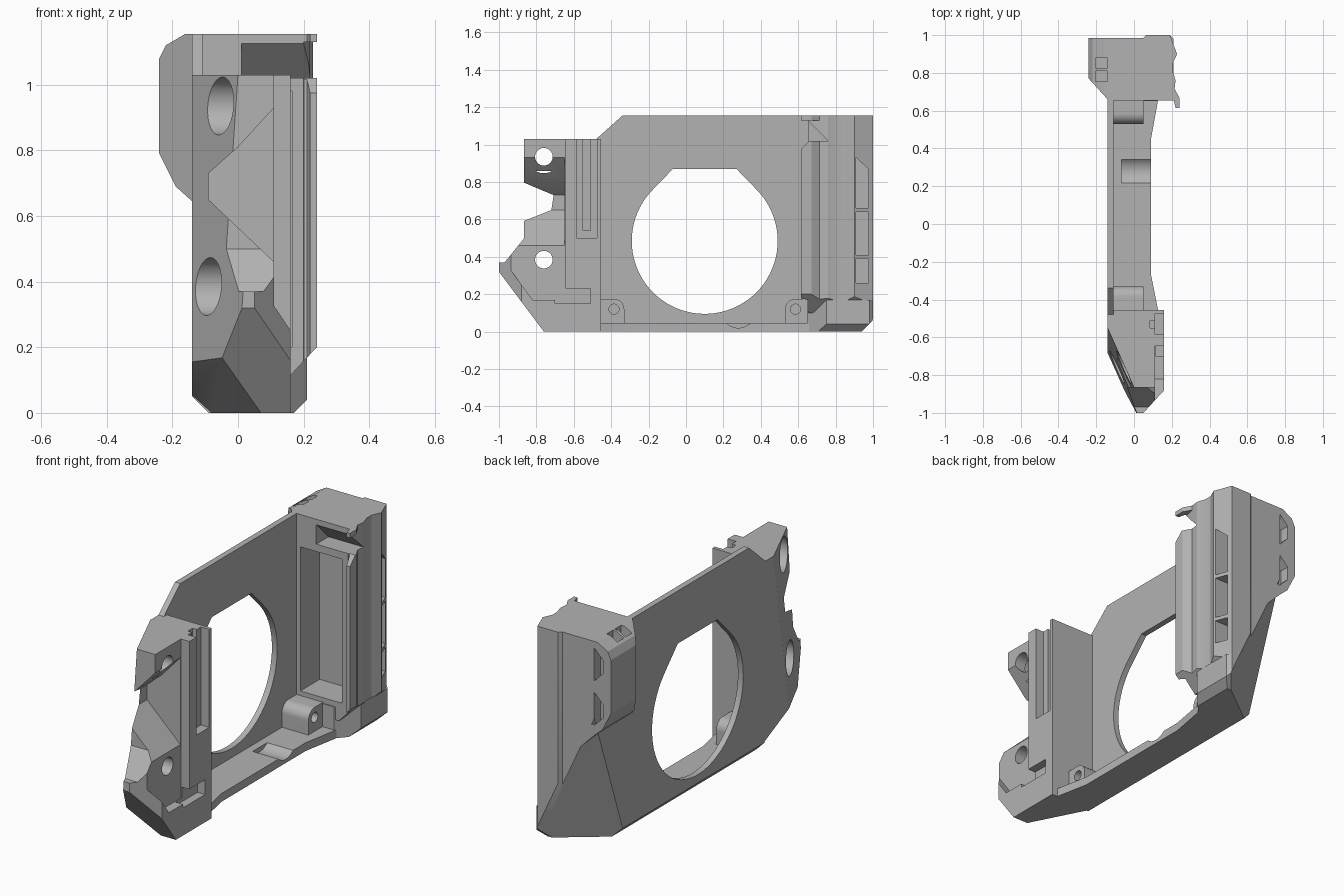
import bpy, bmesh, math
from mathutils import Vector

if "Cube" in bpy.data.objects:
    bpy.data.objects.remove(bpy.data.objects["Cube"], do_unlink=True)

grey = bpy.data.materials.new("plain grey")
grey.use_nodes = True
COLOUR = (0.45, 0.45, 0.45, 1)
grey.diffuse_color = COLOUR
grey.node_tree.nodes["Principled BSDF"].inputs["Base Color"].default_value = COLOUR


def prism(name, axis, pts, lo, hi):
    """Extrude a profile along an axis; the profile uses the other two axes in order."""
    place = {"x": lambda a, b, t: (t, a, b),
             "y": lambda a, b, t: (a, t, b),
             "z": lambda a, b, t: (a, b, t)}[axis]
    bm = bmesh.new()
    rings = [[bm.verts.new(place(a, b, t)) for a, b in pts] for t in (lo, hi)]
    bm.faces.new(rings[0])
    bm.faces.new(rings[1])
    n = len(pts)
    for i in range(n):
        j = (i + 1) % n
        bm.faces.new((rings[0][i], rings[0][j], rings[1][j], rings[1][i]))
    bmesh.ops.recalc_face_normals(bm, faces=bm.faces)
    mesh = bpy.data.meshes.new(name)
    bm.to_mesh(mesh)
    bm.free()
    mesh.materials.append(grey)
    obj = bpy.data.objects.new(name, mesh)
    bpy.context.collection.objects.link(obj)
    return obj


def rect(a, b, c, d):
    return [(a, c), (b, c), (b, d), (a, d)]


def arc(cx, cy, r, start, end, steps):
    return [(cx + r * math.cos(math.radians(start + (end - start) * i / steps)),
             cy + r * math.sin(math.radians(start + (end - start) * i / steps)))
            for i in range(steps + 1)]


def circle(cx, cy, r):
    return arc(cx, cy, r, 0, 352.5, 47)


def box(name, x, y, z):
    return prism(name, "z", rect(*x, *y), *z)


def shave(obj, a, b, c, inside):
    """Trim with the plane through three points, keeping the inside point."""
    a, b, c = Vector(a), Vector(b), Vector(c)
    normal = (b - a).cross(c - a).normalized()
    if normal.dot(Vector(inside) - a) > 0:
        normal.negate()
    bm = bmesh.new()
    bm.from_mesh(obj.data)
    bmesh.ops.bisect_plane(bm, geom=bm.verts[:] + bm.edges[:] + bm.faces[:],
                           plane_co=a, plane_no=normal, clear_outer=True)
    bmesh.ops.holes_fill(bm, edges=[e for e in bm.edges if e.is_boundary], sides=0)
    bmesh.ops.recalc_face_normals(bm, faces=bm.faces)
    bm.to_mesh(obj.data)
    bm.free()


def cut(obj, *cutters):
    for cutter in cutters:
        mod = obj.modifiers.new("cut", "BOOLEAN")
        mod.operation, mod.solver, mod.object = "DIFFERENCE", "EXACT", cutter
        bpy.context.view_layer.update()
        done = obj.evaluated_get(bpy.context.evaluated_depsgraph_get())
        mesh = bpy.data.meshes.new_from_object(done)
        obj.modifiers.clear()
        obj.data = mesh
        bpy.data.objects.remove(cutter, do_unlink=True)


def chamfer_outer_bottom(obj, inside):
    shave(obj, (-.14, 0, .05), (-.09, 0, 0), (-.09, 1, 0), inside)


def trim_rear_corner(obj, inside):
    shave(obj, (.2, 1, .05), (0, 1, .48), (-.12, .75, .03), inside)


parts = []

# Thin side plate with its flat-topped round opening
plate = prism("side_plate", "x", [(-.46, 0), (.94, 0), (.98, .06), (.98, 1.155), (-.34, 1.155),
                                  (-.48, 1.03), (-.48, .1)], -.14, -.108)
chamfer_outer_bottom(plate, (-.11, 0, .6))
trim_rear_corner(plate, (-.11, 0, .6))
cut(plate, prism("opening", "x", [(-.07, .87)] + arc(.1, .485, .39, 135, 405, 60) + [(.27, .87)],
                 -.3, .1))
parts.append(plate)

# Bottom flange with flared ends and a round groove
flange = prism("bottom_flange", "z", [(-.14, -.47), (.13, -.47), (.09, -.27), (.09, .45),
                                      (.13, .67), (-.14, .67)], 0, .045)
chamfer_outer_bottom(flange, (0, 0, .04))
cut(flange, prism("groove", "x", circle(.28, .11, .09), -.065, .2))
parts.append(flange)

# Screw bosses, rounded on the side facing the opening
for name, wall, way in (("front_boss", -.455, 1), ("rear_boss", .655, -1)):
    outline = [(wall, .03), (wall + way * .125, .03)]
    outline += [(wall + way * y, z) for y, z in arc(.07, .12, .055, 0, 90, 10)] + [(wall, .175)]
    boss = prism(name, "x", outline, -.12, .05)
    cut(boss, prism("screw_hole", "x", circle(wall + way * .07, .12, .027), -.06, .1))
    parts.append(boss)

# Front block: one faceted solid
front = box("front_block", (-.14, .16), (-1, -.455), (0, 1.03))
core = (.06, -.55, .6)
chamfer_outer_bottom(front, core)
shave(front, (-.14, -.55, 1.03), (0, -.865, 1.03), (-.14, -.68, .17), core)
shave(front, (0, -1, .32), (.1, -1, .32), (.1, -.76, 0), core)
shave(front, (-.05, -.8875, .17), (.07, -.76, 0), (-.09, -.45, 0), core)
shave(front, (.05, -1, 0), (.16, -.88, 0), (.16, -.88, 1), core)
cut(front,
    prism("brow", "x", [(-1.1, 1.1), (-.865, 1.1), (-.865, .5), (-.97, .37), (-1.1, .37)], -.4, .4),
    prism("step", "x", [(-1.1, 1.2), (-1.1, .55), (-.96, .36), (-.82, .17), (-.645, .17),
                        (-.645, 1.2)], .11, .4),
    prism("vee", "y", [(.3, 1.12), (.11, .93), (0, .81), (-.09, .73), (-.09, .65), (.11, .46),
                       (.3, .28)], -1.2, -.65),
    box("upright_slot", (.11, .3), (-.585, -.475), (.5, 1.2)),
    box("slot_floor", (.085, .3), (-.55, -.51), (.54, 1.2)),
    box("ledge_slot", (.115, .3), (-.7, -.51), (.15, .23)))
for z in (.935, .385):
    cut(front, prism("bolt_hole", "x", circle(-.76, z, .047), -.4, .4),
        prism("bolt_head", "x", circle(-.76, z, .088), -.4, .045))
parts.append(front)

# Rear block with ribbed inner side, pocket, wedge notch and windows
rear = prism("rear_block", "z", [(-.14, .655), (.2, .655), (.215, .715), (.22, .76), (.205, .81),
                                 (.205, .85), (.228, .9), (.19, 1), (.065, 1), (.05, .985),
                                 (-.14, .985)], .1, 1.155)
core = (.1, .8, .6)
trim_rear_corner(rear, core)
shave(rear, (.165, .6, .12), (.165, 1, .12), (.24, .8, .2), core)
cut(rear,
    box("pocket", (-.085, .165), (.5, .82), (.2, .98)),
    prism("wedge", "x", [(.5, 1.13), (.65, 1.13), (.76, 1.02), (.5, 1.02)], .01, .4),
    prism("lower_window", "x", rect(.91, .975, .26, .39), .14, .4),
    prism("middle_window", "x", rect(.91, .975, .41, .64), .14, .4),
    prism("upper_window", "x", [(.91, .66), (.975, .66), (.975, .87), (.91, .93)], .14, .4))
parts.append(rear)

# Hooked lip along the ribbed side
lip = prism("rail_lip", "z", [(.19, .66), (.21, .655), (.22, .615), (.24, .615), (.24, .67),
                              (.212, .72), (.19, .72)], .15, 1.02)
shave(lip, (.165, .6, .12), (.165, 1, .12), (.24, .8, .2), (.2, .66, .6))
shave(lip, (0, .61, .97), (.2, .61, .97), (.2, .66, 1.02), (.2, .66, .6))
parts.append(lip)
roof = prism("roof_hook", "z", [(.13, .655), (.21, .655), (.22, .615), (.24, .615), (.24, .67),
                                (.215, .715), (.13, .7)], 1.13, 1.155)
parts.append(roof)

# Rear foot
foot = prism("rear_foot", "z", [(-.14, .65), (.12, .65), (.21, .75), (.21, .98), (.19, 1),
                                (-.14, 1)], 0, .17)
core = (.1, .8, .1)
chamfer_outer_bottom(foot, core)
trim_rear_corner(foot, core)
shave(foot, (0, 1, .06), (.2, 1, .06), (.2, .94, 0), core)
shave(foot, (.21, 0, .04), (.21, 1, .04), (.17, 0, 0), core)
parts.append(foot)

# Outer socket housing
housing = prism("socket_housing", "y", [(.065, 1.155), (-.16, 1.155), (-.22, 1.12), (-.24, 1.08),
                                        (-.24, .79), (-.19, .69), (-.14, .645), (.065, .44)],
                .655, .985)
shave(housing, (-.24, .77, 0), (-.14, .66, 0), (-.14, .66, 1), (0, .9, .8))
# the inner portion must not block the pocket or the wedge notch
cut(housing, box("pocket_room", (-.085, .3), (.5, .82), (.2, .98)),
    prism("wedge_room", "x", [(.5, 1.13), (.65, 1.13), (.76, 1.02), (.5, 1.02)], .01, .4))
for z in (1.03, .79):
    cut(housing, prism("socket", "y", arc(-.105, z, .095, 22.5, 337.5, 7), .93, 1.2),
        prism("socket_hole", "y", circle(-.105, z - .01, .03), .87, 1.2))
for y in (.755, .825):
    cut(housing, box("top_opening", (-.205, -.135), (y, y + .055), (1.08, 1.3)))
parts.append(housing)

# Smooth the round walls only
for obj in parts:
    bpy.ops.object.select_all(action="DESELECT")
    obj.select_set(True)
    bpy.context.view_layer.objects.active = obj
    bpy.ops.object.shade_smooth_by_angle(angle=math.radians(20))
